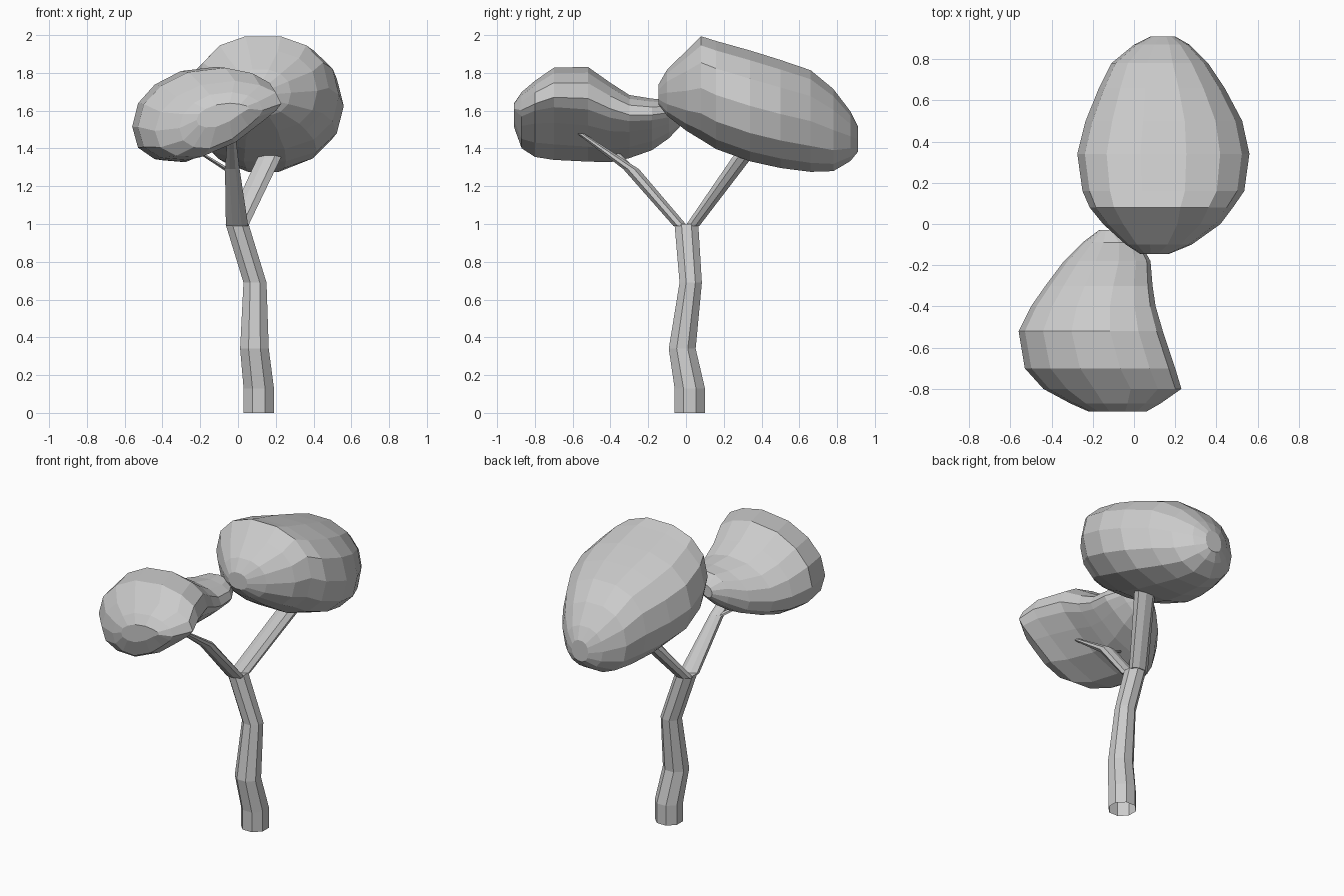
import bpy, bmesh, math
from mathutils import Vector

if "Cube" in bpy.data.objects:
    bpy.data.objects.remove(bpy.data.objects["Cube"], do_unlink=True)

GREY = (0.6, 0.6, 0.6, 1.0)
grey = bpy.data.materials.new("plain grey")
grey.use_nodes = True
grey.diffuse_color = GREY
grey.node_tree.nodes["Principled BSDF"].inputs["Base Color"].default_value = GREY


def loft(name, rings, cap_start=True):
    """Skin a list of equal-length point rings with flat quads."""
    bm = bmesh.new()
    loops = [[bm.verts.new(p) for p in ring] for ring in rings]
    for a, b in zip(loops, loops[1:]):
        for i in range(len(a)):
            j = (i + 1) % len(a)
            bm.faces.new((a[i], a[j], b[j], b[i]))
    if cap_start:
        bm.faces.new(loops[0])
    bm.faces.new(loops[-1])
    bmesh.ops.recalc_face_normals(bm, faces=bm.faces)
    mesh = bpy.data.meshes.new(name)
    bm.to_mesh(mesh)
    bm.free()
    mesh.materials.append(grey)
    obj = bpy.data.objects.new(name, mesh)
    bpy.context.collection.objects.link(obj)


def circle(sides, turn=0.0, power=1.0):
    """Cosine and sine pairs around a circle; a low power squares it off."""
    for i in range(sides):
        a = math.tau * (i + turn) / sides
        yield [math.copysign(abs(v) ** power, v) for v in (math.cos(a), math.sin(a))]


def limb(name, sections, sides=8, **caps):
    """Tapered limb from level rings: x, y, z, radius in x, radius in y."""
    loft(name, [[Vector((x + rx * c, y + ry * s, z)) for c, s in circle(sides, 0.5)]
                for x, y, z, rx, ry in sections], **caps)


def crown(name, slices, tilt=0.0, pinch=0.0, sides=14):
    """Leaf mass from upright slices: y, x low, x high, z low, z high.
    Tilt raises the +x side, pinch thins it, mostly from below."""
    rings = []
    for y, x0, x1, z0, z1 in slices:
        size = (x1 - x0) / 0.7
        rings.append([Vector(((x0 + x1) / 2 + (x1 - x0) / 2 * c, y,
                              (z0 + z1) / 2 + (z1 - z0) / 2 * s
                              + size * (tilt * c + pinch * max(c, 0) * max(-s, -0.45 * s))))
                      for c, s in circle(sides, 0, 0.88)])
    loft(name, rings)


# Bent trunk, open at the base
limb("trunk", [(0.11, 0.02, 0, 0.087, 0.087), (0.11, 0.02, 0.13, 0.087, 0.087),
               (0.087, -0.02, 0.34, 0.082, 0.077), (0.09, 0.025, 0.69, 0.066, 0.064),
               (-0.005, 0.002, 1.0, 0.066, 0.068)], cap_start=False)

# Forked branches
limb("back_branch", [(-0.005, 0.034, 0.99, 0.064, 0.04), (0.165, 0.295, 1.35, 0.067, 0.056),
                     (0.2, 0.36, 1.44, 0.06, 0.045)])
limb("front_branch", [(-0.005, -0.03, 0.99, 0.064, 0.04), (-0.03, -0.29, 1.29, 0.042, 0.045),
                      (-0.035, -0.56, 1.48, 0.022, 0.02)])
limb("twig", [(-0.03, -0.27, 1.27, 0.025, 0.025), (-0.22, -0.38, 1.39, 0.015, 0.015)], sides=6)

# Leaf masses
crown("back_crown", [
    (-0.145, 0.03, 0.17, 1.63, 1.74), (-0.1, -0.04, 0.28, 1.57, 1.82),
    (0.0, -0.15, 0.42, 1.49, 1.92), (0.08, -0.215, 0.48, 1.44, 2.0),
    (0.16, -0.25, 0.535, 1.39, 1.975), (0.34, -0.275, 0.56, 1.325, 1.925),
    (0.5, -0.235, 0.525, 1.29, 1.875), (0.66, -0.17, 0.44, 1.27, 1.82),
    (0.78, -0.11, 0.36, 1.275, 1.72), (0.87, 0.0, 0.27, 1.33, 1.6),
    (0.91, 0.08, 0.2, 1.38, 1.52)])
crown("front_crown", [
    (-0.91, -0.22, 0.06, 1.52, 1.64), (-0.87, -0.31, 0.13, 1.41, 1.7),
    (-0.8, -0.44, 0.23, 1.37, 1.76), (-0.7, -0.53, 0.2, 1.355, 1.83),
    (-0.52, -0.56, 0.14, 1.345, 1.835), (-0.4, -0.5, 0.105, 1.34, 1.75),
    (-0.3, -0.43, 0.09, 1.36, 1.685), (-0.18, -0.34, 0.08, 1.4, 1.665),
    (-0.09, -0.25, 0.03, 1.46, 1.66), (-0.03, -0.17, -0.08, 1.52, 1.6)],
    tilt=0.075, pinch=0.15)
